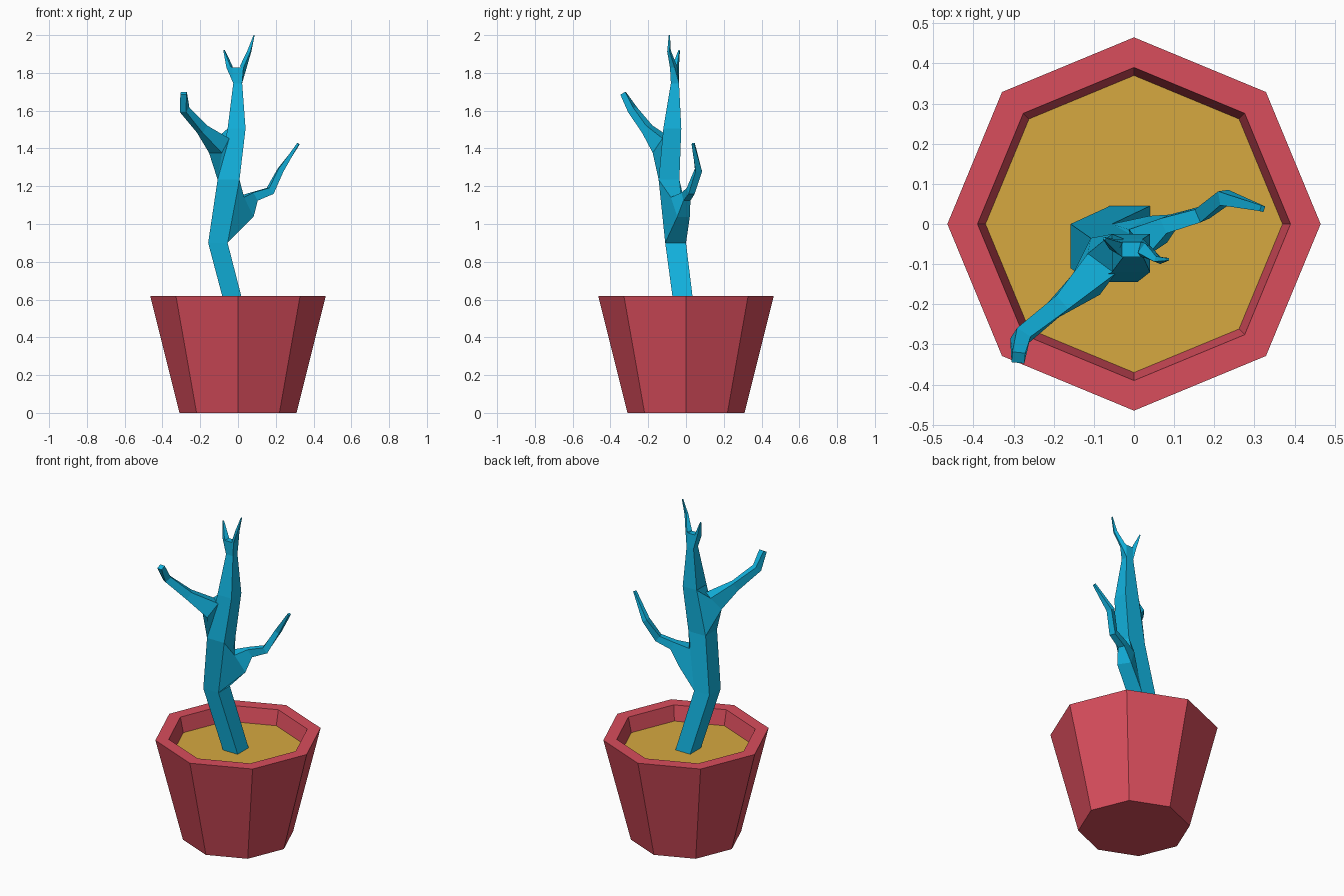
import bpy, bmesh, math
from mathutils import Vector

if "Cube" in bpy.data.objects:
    bpy.data.objects.remove(bpy.data.objects["Cube"])


def material(name, rgb):
    m = bpy.data.materials.new(name)
    m.diffuse_color = [((c / 255 + 0.055) / 1.055) ** 2.4 for c in rgb] + [1]
    m.use_nodes = True
    m.node_tree.nodes["Principled BSDF"].inputs["Base Color"].default_value = m.diffuse_color
    return m


def finish(bm, name, mat):
    bmesh.ops.recalc_face_normals(bm, faces=bm.faces)
    me = bpy.data.meshes.new(name)
    bm.to_mesh(me)
    bm.free()
    me.materials.append(mat)
    ob = bpy.data.objects.new(name, me)
    bpy.context.collection.objects.link(ob)


def octagon(bm, r, z):
    return [bm.verts.new((r * math.cos(i * math.pi / 4), r * math.sin(i * math.pi / 4), z))
            for i in range(8)]


def bridge(bm, a, b):
    n = len(a)
    return [bm.faces.new((a[i], a[(i + 1) % n], b[(i + 1) % n], b[i])) for i in range(n)]


red = material("pot_red", (216, 77, 92))
sand = material("soil_ochre", (214, 169, 64))
teal = material("plant_teal", (18, 180, 224))

# Pot: octagonal outside, rim and inner wall
bm = bmesh.new()
rings = [octagon(bm, r, z) for r, z in ((0.31, 0), (0.465, 0.62), (0.39, 0.62), (0.37, 0.53))]
bm.faces.new(rings[0][::-1])
for a, b in zip(rings, rings[1:]):
    bridge(bm, a, b)
finish(bm, "pot", red)

# Soil
bm = bmesh.new()
bm.faces.new(octagon(bm, 0.37, 0.53))
finish(bm, "soil", sand)

# Trunk: four-sided rings (x min, x max, y min, y max, z)
bm = bmesh.new()
levels = [(-0.06, 0.04, -0.06, 0.045, 0.53), (-0.158, -0.055, -0.11, 0.0, 0.90),
          (-0.108, 0.008, -0.145, -0.035, 1.235), (-0.055, 0.04, -0.12, -0.025, 1.505),
          (-0.025, 0.022, -0.08, -0.037, 1.745), (-0.03, 0.017, -0.082, -0.045, 1.828)]
trunk = [[bm.verts.new(p) for p in ((x0, y0, z), (x1, y0, z), (x1, y1, z), (x0, y1, z))]
         for x0, x1, y0, y1, z in levels]
sides = [bridge(bm, a, b) for a, b in zip(trunk, trunk[1:])]
bm.faces.new(trunk[-1])


# Branch: extrude a trunk face through rings of (centre, width, height)
def branch(face, steps):
    pts = [face.calc_center_median()] + [Vector(s[0]) for s in steps]
    for i, (_, w, h) in enumerate(steps, 1):
        d = (pts[i] - pts[i - 1]).normalized()
        if i + 1 < len(pts):
            d = (d + (pts[i + 1] - pts[i]).normalized()).normalized()
        side = d.cross(Vector((0, 0, 1))).normalized()
        up = side.cross(d)
        face = bmesh.ops.extrude_discrete_faces(bm, faces=[face])["faces"][0]
        c = face.calc_center_median()
        for v in face.verts:
            o = v.co - c
            v.co = (pts[i] + side * math.copysign(w / 2, o.dot(side))
                    + up * math.copysign(h / 2, o.dot(up)))


FRONT, RIGHT, BACK, LEFT = range(4)
# Right branch
branch(sides[1][RIGHT], [((0.035, -0.03, 1.09), 0.08, 0.12), ((0.085, 0.0, 1.145), 0.04, 0.05),
                         ((0.17, 0.025, 1.175), 0.035, 0.04), ((0.225, 0.066, 1.285), 0.035, 0.03),
                         ((0.32, 0.038, 1.425), 0.015, 0.012)])
# Left branch
branch(sides[2][LEFT], [((-0.10, -0.125, 1.415), 0.085, 0.10), ((-0.19, -0.205, 1.502), 0.045, 0.05),
                        ((-0.283, -0.283, 1.605), 0.04, 0.04), ((-0.288, -0.333, 1.692), 0.032, 0.03)])
# Forked tip
branch(sides[4][LEFT], [((-0.045, -0.055, 1.832), 0.028, 0.024), ((-0.074, -0.036, 1.92), 0.006, 0.006)])
branch(sides[4][RIGHT], [((0.028, -0.066, 1.832), 0.03, 0.024), ((0.06, -0.09, 1.915), 0.014, 0.018),
                         ((0.085, -0.088, 2.0), 0.006, 0.005)])
finish(bm, "bare_tree", teal)
